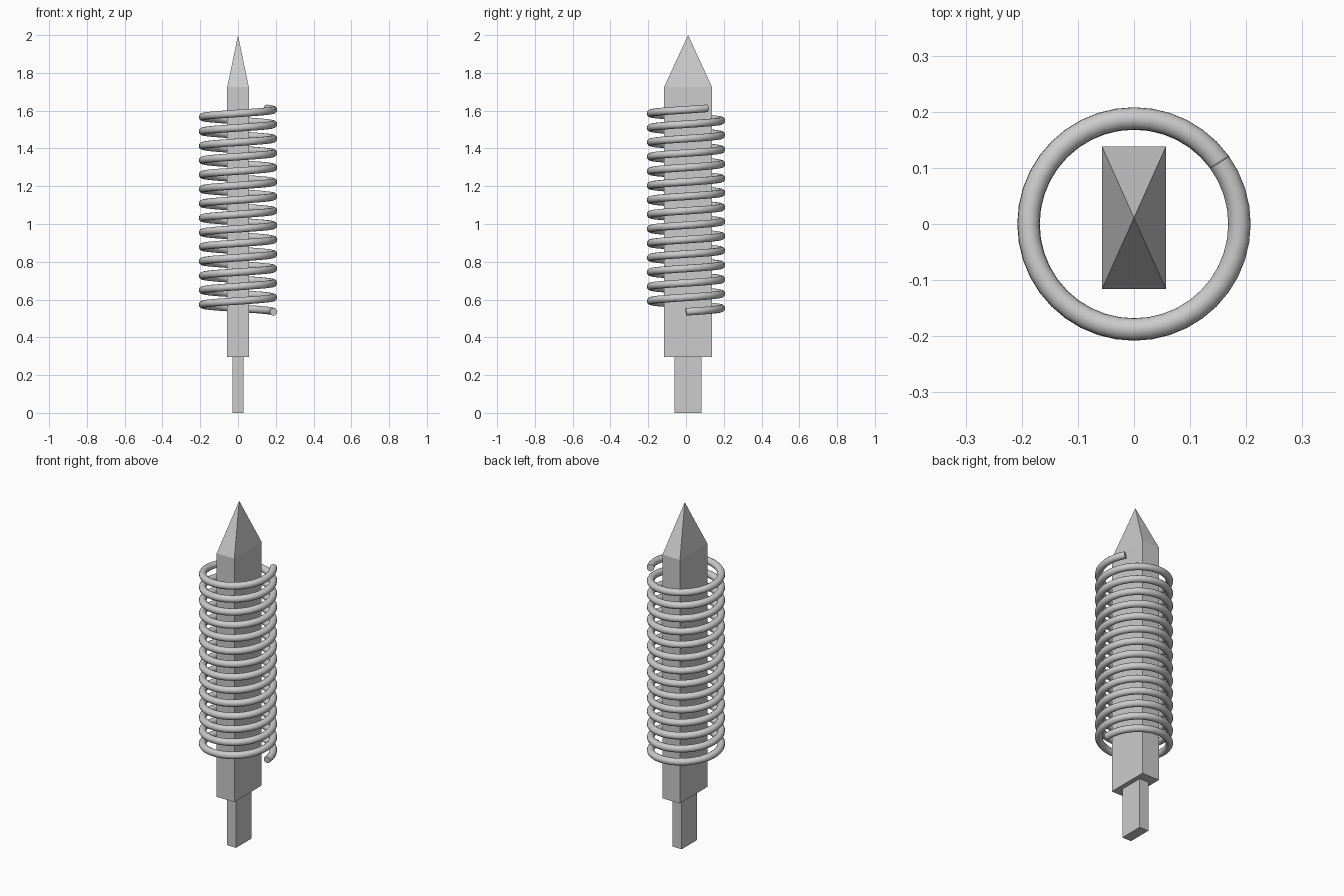
import bpy, bmesh
from math import sin, cos, tau, radians

if "Cube" in bpy.data.objects:
    bpy.data.objects.remove(bpy.data.objects["Cube"])

CY = 0.011  # the bar sits slightly behind the coil axis


def square_section_bar(name, rings, tip=None):
    """Loft rectangles (half_x, half_y, z), optionally ending in a point."""
    bm = bmesh.new()
    loops = [[bm.verts.new((sx * hx, CY + sy * hy, z))
              for sx, sy in ((-1, -1), (1, -1), (1, 1), (-1, 1))]
             for hx, hy, z in rings]
    bm.faces.new(loops[0][::-1])
    for a, b in zip(loops, loops[1:]):
        for i in range(4):
            j = (i + 1) % 4
            bm.faces.new((a[i], a[j], b[j], b[i]))
    top = loops[-1]
    if tip is None:
        bm.faces.new(top)
    else:
        apex = bm.verts.new((0, CY, tip))
        for i in range(4):
            bm.faces.new((top[i], top[(i + 1) % 4], apex))
    mesh = bpy.data.meshes.new(name)
    bm.to_mesh(mesh)
    bm.free()
    obj = bpy.data.objects.new(name, mesh)
    bpy.context.collection.objects.link(obj)
    return obj


# Pointed bar and the narrower tang below it
square_section_bar("pointed_bar", [(0.057, 0.127, 0.297), (0.057, 0.127, 1.725)], tip=2.0)
square_section_bar("tang", [(0.03, 0.072, 0.0), (0.03, 0.072, 0.297)])

# Spring coil: round wire swept along a rising helix
RADIUS, WIRE, PITCH, TURNS, Z0, STEPS = 0.188, 0.02, 0.0764, 14.1, 0.535, 40
curve = bpy.data.curves.new("spring_coil", 'CURVE')
curve.dimensions = '3D'
curve.bevel_depth = WIRE
curve.bevel_resolution = 4
curve.use_fill_caps = True
spline = curve.splines.new('POLY')
count = int(TURNS * STEPS) + 1
spline.points.add(count - 1)
for i, p in enumerate(spline.points):
    t = TURNS * i / (count - 1)
    p.co = (RADIUS * cos(tau * t), RADIUS * sin(tau * t), Z0 + PITCH * t, 1)
coil = bpy.data.objects.new("spring_coil", curve)
bpy.context.collection.objects.link(coil)
bpy.ops.object.select_all(action='DESELECT')
coil.select_set(True)
bpy.context.view_layer.objects.active = coil
bpy.ops.object.convert(target='MESH')
bpy.ops.object.shade_smooth_by_angle(angle=radians(40))
